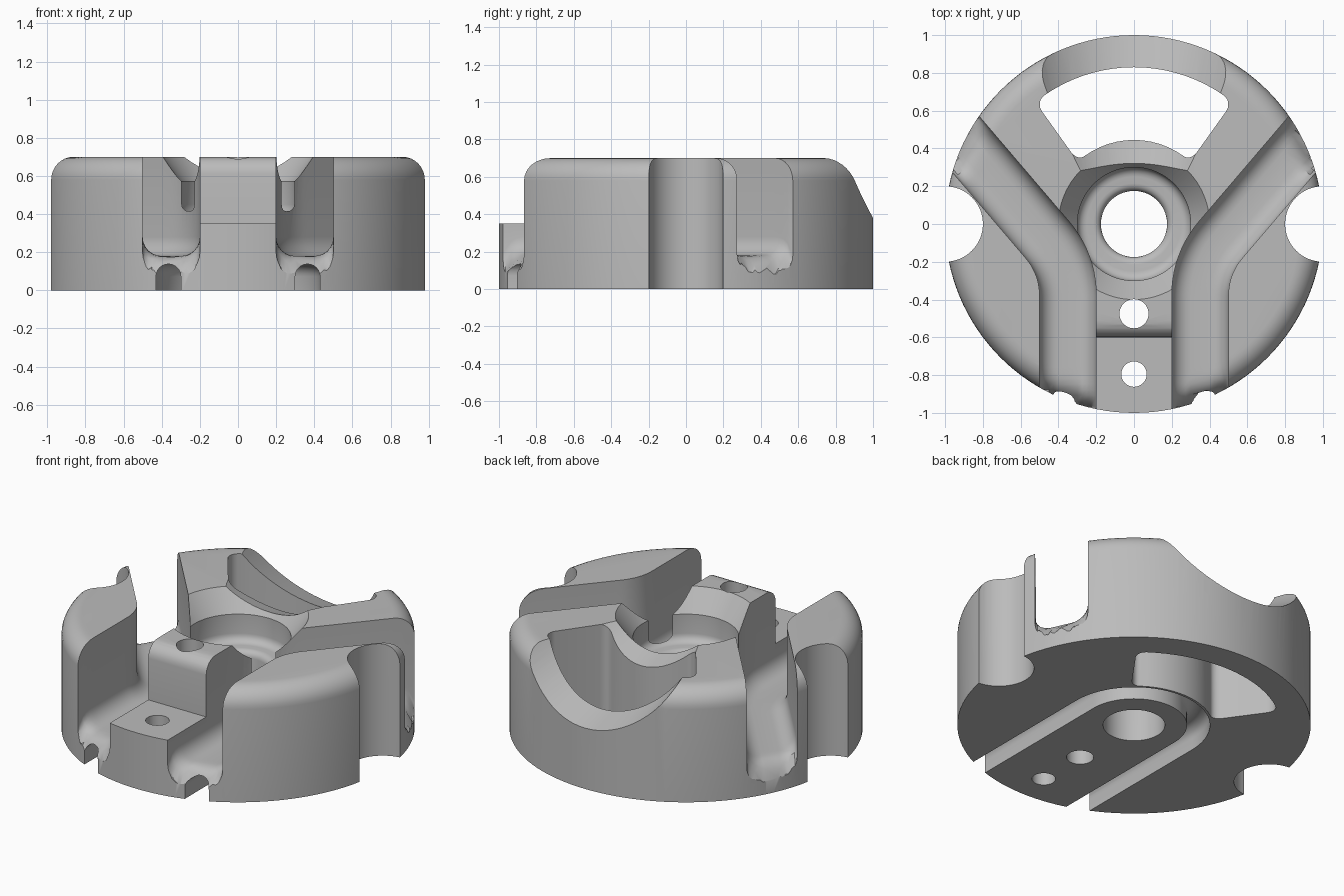
import bpy, bmesh
from math import sin, cos, pi, radians, hypot, sqrt
from mathutils import Vector

cube = bpy.data.objects.get("Cube")
if cube:
    bpy.data.objects.remove(cube)

grey = bpy.data.materials.new("plain_grey")
grey.use_nodes = True
tone = (0.5, 0.5, 0.5, 1)
grey.diffuse_color = tone
grey.node_tree.nodes["Principled BSDF"].inputs["Base Color"].default_value = tone


def loft(name, sections):
    """Skin a closed solid through equal-length rings of points."""
    bm = bmesh.new()
    rings = [[bm.verts.new(p) for p in s] for s in sections]
    n = len(rings[0])
    for a, b in zip(rings, rings[1:]):
        for i in range(n):
            j = (i + 1) % n
            bm.faces.new((a[i], a[j], b[j], b[i]))
    bm.faces.new(rings[0])
    bm.faces.new(rings[-1])
    bmesh.ops.recalc_face_normals(bm, faces=bm.faces)
    mesh = bpy.data.meshes.new(name)
    bm.to_mesh(mesh)
    bm.free()
    mesh.materials.append(grey)
    ob = bpy.data.objects.new(name, mesh)
    bpy.context.collection.objects.link(ob)
    return ob


def arc(cx, cy, r, start, end, steps):
    angles = [radians(start + (end - start) * i / steps) for i in range(steps + 1)]
    return [(cx + r * cos(a), cy + r * sin(a)) for a in angles]


def turned(name, profile, x=0, y=0, sides=96):
    """Round solid from (radius, height) pairs."""
    return loft(name, [[(px, py, z) for px, py in arc(x, y, r, 0, 360, sides)[:-1]]
                       for r, z in profile])


def sweep(name, path, section, rim_drop=0):
    """Carry an (offset, height) section along a plan path; its floor may roll off at the rim."""
    rings = []
    for i, p in enumerate(path):
        a, b = path[max(i - 1, 0)], path[min(i + 1, len(path) - 1)]
        t = (Vector(b) - Vector(a)).normalized()
        ring = []
        for off, z in section:
            x, y = p[0] + t.y * off, p[1] - t.x * off
            if rim_drop and z < 0.5:
                d = min(max(hypot(x, y) - 0.89, 0), rim_drop)
                z -= rim_drop - sqrt(rim_drop ** 2 - d ** 2)
            ring.append((x, y, z))
        rings.append(ring)
    return loft(name, rings)


def apply(ob, mod):
    bpy.context.view_layer.objects.active = ob
    bpy.ops.object.modifier_apply(modifier=mod.name)


def cut(ob, cutter):
    mod = ob.modifiers.new("cut", "BOOLEAN")
    mod.operation, mod.solver, mod.object = "DIFFERENCE", "EXACT", cutter
    apply(ob, mod)
    bpy.data.objects.remove(cutter)


def line(a, b, steps):
    return [tuple(Vector(a).lerp(Vector(b), i / steps)) for i in range(steps + 1)]


# Round body with a filleted top rim
body = turned("slotted_hub_body", [(1, 0)] + arc(0.88, 0.58, 0.12, 0, 90, 8), sides=128)

# Stepped bore with a chamfered mouth
cut(body, turned("bore", [(0.175, -0.1), (0.175, 0.36)] + arc(0.215, 0.36, 0.04, 180, 90, 4)
                 + arc(0.25, 0.45, 0.05, -90, 0, 5) + [(0.3, 0.57), (0.4, 0.7), (0.43, 0.739)]))

# Rear window between the arms
plan = arc(0, 0, 0.83, 51, 129, 20) + arc(0, 0, 0.445, 132, 48, 14)
window = loft("window", [[(x, y, z) for x, y in plan] for z in (-0.1, 0.9)])
bm = bmesh.new()
bm.from_mesh(window.data)
corners = [e for e in bm.edges if abs(e.verts[0].co.z - e.verts[1].co.z) > 0.5
           and e.calc_face_angle(0) > radians(40)]
bmesh.ops.bevel(bm, geom=corners, offset=0.06, segments=6, profile=0.5, affect="EDGES")
bm.to_mesh(window.data)
bm.free()
cut(body, window)

# Widening scoop that dips towards the back rim
cut(body, loft("scoop", [[(x, y, z) for x, z in arc(0, 0.7 - 0.32 * y + r, r, 0, 360, 96)[:-1]]
                         for y, r in ((0, 0.42), (1.1, 0.68))]))

# Bent grooves, one per side
heading = radians(49.5)
turn = arc(0.8, -0.377, 0.45, 180, 180 - 40.5, 10)
end = (turn[-1][0] + cos(heading) * 0.95, turn[-1][1] + sin(heading) * 0.95)
route = line((0.35, -1.2), turn[0], 28)[:-1] + turn + line(turn[-1], end, 30)[1:]
trough = ([(-0.15, 0.9)] + arc(-0.05, 0.28, 0.1, 180, 270, 6)
          + arc(0.05, 0.28, 0.1, 270, 360, 6) + [(0.15, 0.9)])
for side in (1, -1):
    cut(body, sweep("groove", [(side * x, y) for x, y in route], trough, 0.1))
    # Round side notch
    cut(body, turned("notch", [(0.2, -0.1), (0.2, 0.9)], x=side, sides=64))

# Step in front of the centre block, leaving a rounded top edge
step = ([(-1.2, 0.35), (-0.6, 0.35)] + arc(-0.51, 0.61, 0.09, 180, 90, 6)
        + [(-0.51, 0.9), (-1.2, 0.9)])
cut(body, loft("step", [[(x, y, z) for y, z in step] for x in (-0.27, 0.27)]))

# Bolt holes through the block and the step
for y, r in ((-0.475, 0.077), (-0.795, 0.067)):
    cut(body, turned("bolt_hole", [(r, -0.1), (r, 0.9)], y=y, sides=48))

# Round-topped channel looping around the bore underneath
loop = [(-0.365, -1.2)] + arc(0, 0, 0.365, 180, 0, 40) + [(0.365, -1.2)]
arch = [(-0.065, -0.1)] + arc(0, 0.073, 0.065, 180, 0, 12) + [(0.065, -0.1)]
cut(body, sweep("channel", loop, arch))

# Smooth curved faces, keep machined edges crisp
bpy.ops.object.select_all(action="DESELECT")
body.select_set(True)
bpy.context.view_layer.objects.active = body
bpy.ops.object.shade_smooth_by_angle(angle=radians(30))
